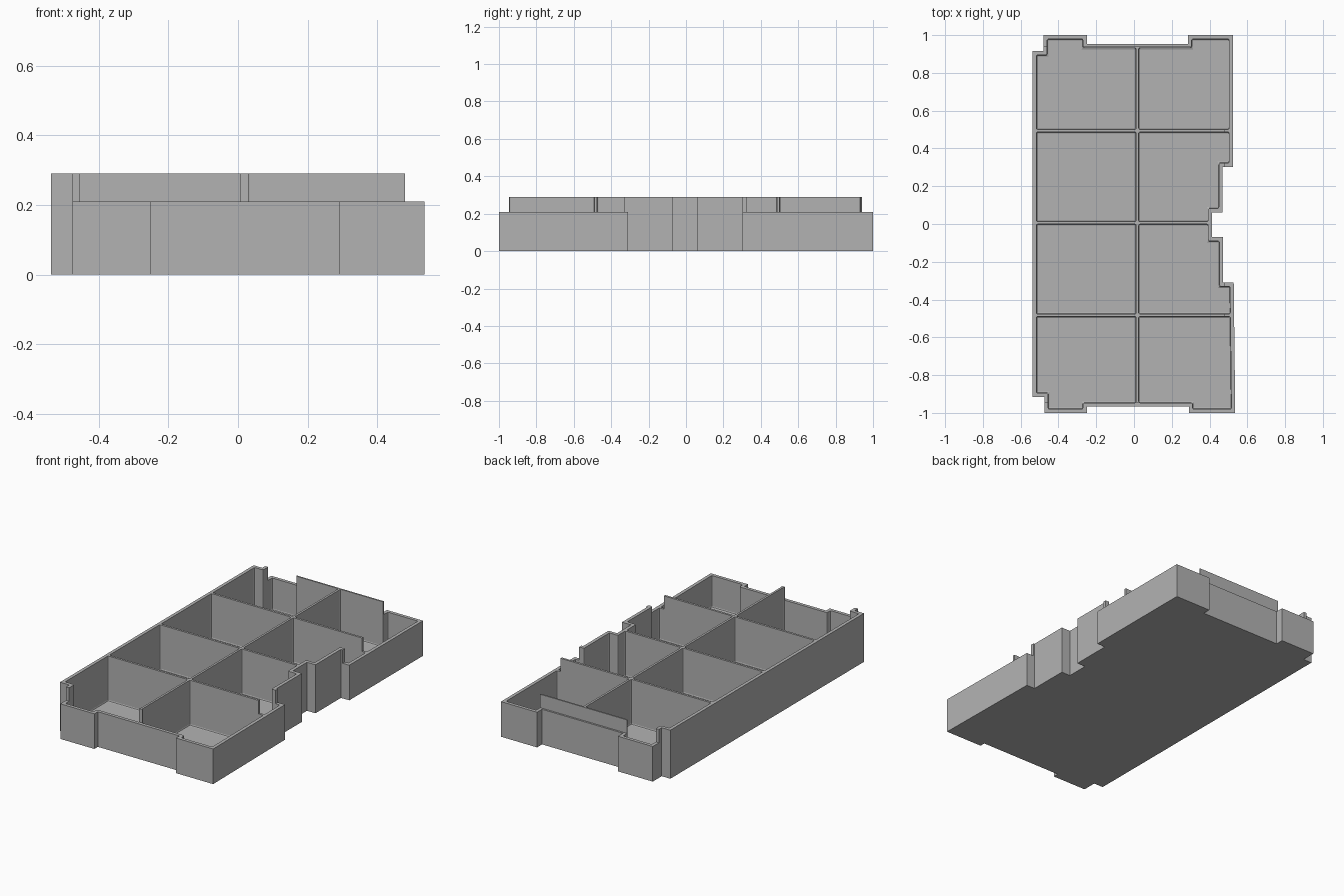
import bpy, bmesh
from mathutils import Vector

cube = bpy.data.objects.get("Cube")
if cube:
    bpy.data.objects.remove(cube, do_unlink=True)

grey = bpy.data.materials.new("plain_grey")
grey.use_nodes = True
grey.diffuse_color = (0.45, 0.45, 0.45, 1)
grey.node_tree.nodes["Principled BSDF"].inputs["Base Color"].default_value = grey.diffuse_color

WALL, FLOOR, LOW, TALL, OVER = 0.02, 0.02, 0.21, 0.29, 0.4

# Tray footprint, anticlockwise from the front left notch
OUTLINE = [(-0.537, -0.915), (-0.475, -0.915), (-0.475, -1), (-0.25, -1),
           (-0.25, -0.967), (0.29, -0.967), (0.29, -1), (0.536, -1),
           (0.528, -0.31), (0.472, -0.31), (0.472, -0.07), (0.413, -0.07),
           (0.413, 0.062), (0.469, 0.062), (0.469, 0.303), (0.524, 0.303),
           (0.524, 1), (0.285, 1), (0.285, 0.953), (-0.25, 0.953),
           (-0.25, 1), (-0.48, 1), (-0.48, 0.915), (-0.537, 0.915)]


def inset(points, d):
    """Move every side of an anticlockwise outline inwards by d."""
    result = []
    for i, p in enumerate(points):
        p = Vector(p)
        a = (p - Vector(points[i - 1])).normalized()
        b = (Vector(points[(i + 1) % len(points)]) - p).normalized()
        na, nb = Vector((-a.y, a.x)), Vector((-b.y, b.x))
        result.append(p + (na + nb) * d / (1 + na.dot(nb)))
    return result


def prism(name, points, z0, z1):
    bm = bmesh.new()
    face = bm.faces.new([bm.verts.new((p[0], p[1], z0)) for p in points])
    top = bmesh.ops.extrude_face_region(bm, geom=[face])["geom"]
    bmesh.ops.translate(bm, vec=(0, 0, z1 - z0),
                        verts=[g for g in top if isinstance(g, bmesh.types.BMVert)])
    bmesh.ops.recalc_face_normals(bm, faces=bm.faces)
    mesh = bpy.data.meshes.new(name)
    bm.to_mesh(mesh)
    bm.free()
    mesh.materials.append(grey)
    ob = bpy.data.objects.new(name, mesh)
    bpy.context.collection.objects.link(ob)
    return ob


def block(name, x0, x1, y0, y1, z0, z1):
    return prism(name, [(x0, y0), (x1, y0), (x1, y1), (x0, y1)], z0, z1)


def subtract(target, cutter):
    mod = target.modifiers.new(cutter.name, "BOOLEAN")
    mod.operation, mod.solver, mod.object = "DIFFERENCE", "EXACT", cutter
    cutter.hide_render = True
    cutter.hide_set(True)


# Hollow inside, split into eight compartments with rounded corners
hollow = prism("compartment_cutter", inset(OUTLINE, WALL), FLOOR, OVER)
HALF = 0.0065
subtract(hollow, block("long_divider_cutter", 0.018 - HALF, 0.018 + HALF, -1.1, 1.1, -0.1, 0.5))
for i, y in enumerate((-0.483, 0.006, 0.494)):
    subtract(hollow, block(f"cross_divider_cutter_{i}", -0.7, 0.7, y - HALF, y + HALF, -0.1, 0.5))
bevel = hollow.modifiers.new("rounded_corners", "BEVEL")
bevel.width, bevel.segments = 0.008, 2
bevel.limit_method = "ANGLE"

# Tray body with the compartments removed
tray = prism("divided_tray", OUTLINE, 0, TALL)
subtract(tray, hollow)

# Lowered rim at the front, back and right side
subtract(tray, block("front_rim_cutter", -0.7, 0.7, -1.1, -0.946, LOW, OVER))
subtract(tray, block("back_rim_cutter", -0.7, 0.7, 0.942, 1.1, LOW, OVER))
subtract(tray, block("right_rim_cutter", 0.48, 0.7, -1.05, 1.05, LOW, OVER + 0.01))

# Bake the cuts, then drop the helpers
bpy.context.view_layer.update()
baked = bpy.data.meshes.new_from_object(tray.evaluated_get(bpy.context.evaluated_depsgraph_get()))
tray.modifiers.clear()
tray.data = baked
for ob in [o for o in bpy.data.objects if "_cutter" in o.name]:
    bpy.data.objects.remove(ob, do_unlink=True)
